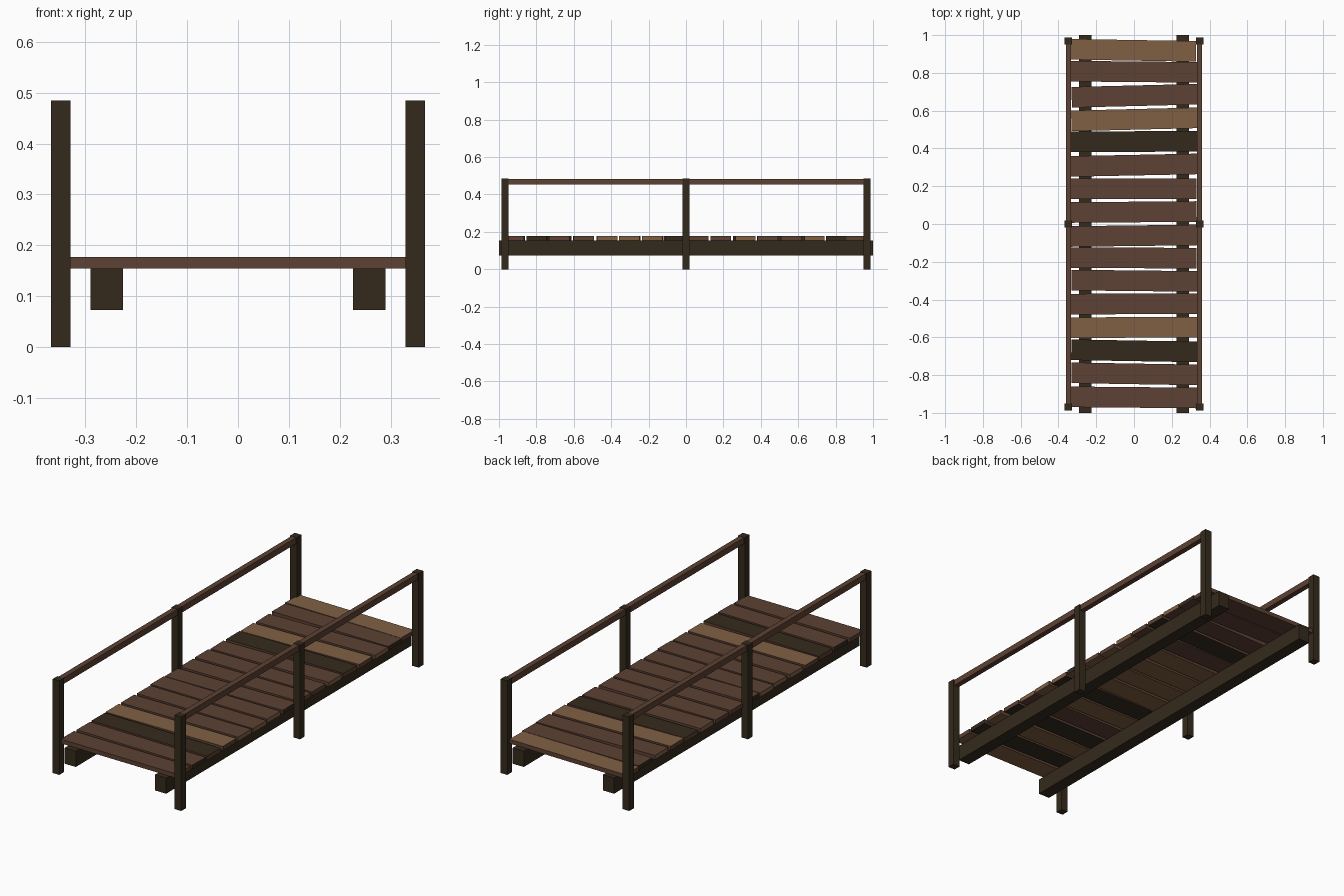
import bpy, bmesh, math

if "Cube" in bpy.data.objects:
    bpy.data.objects.remove(bpy.data.objects["Cube"])


def material(name, rgb):
    m = bpy.data.materials.new(name)
    m.diffuse_color = (*rgb, 1)
    m.use_nodes = True
    m.node_tree.nodes["Principled BSDF"].inputs["Base Color"].default_value = m.diffuse_color
    return m


BROWN = material("brown wood", (0.109, 0.053, 0.033))
TAN = material("tan wood", (0.220, 0.117, 0.057))
DARK = material("dark wood", (0.036, 0.023, 0.012))
WOODS = {"B": 0, "T": 1, "D": 2}


def box(name, center, size, mats, yaw=0.0):
    bm = bmesh.new()
    bmesh.ops.create_cube(bm, size=1)
    bmesh.ops.scale(bm, vec=size, verts=bm.verts)
    me = bpy.data.meshes.new(name)
    bm.to_mesh(me)
    bm.free()
    for m in mats:
        me.materials.append(m)
    ob = bpy.data.objects.new(name, me)
    ob.location = center
    ob.rotation_euler.z = yaw
    bpy.context.collection.objects.link(ob)
    return ob


# support beams, posts and handrails on both sides
for side, s in (("left", -1), ("right", 1)):
    box(f"{side}_beam", (s * 0.258, 0, 0.114), (0.064, 2.0, 0.081), [DARK])
    for label, y in (("front", -0.968), ("middle", 0), ("back", 0.968)):
        box(f"{side}_{label}_post", (s * 0.348, y, 0.2425), (0.038, 0.038, 0.485), [DARK])
    box(f"{side}_handrail", (s * 0.347, 0, 0.468), (0.028, 1.95, 0.031), [BROWN])

# deck planks, back to front: y at left end, y at right end, x shift
PLANKS = [
    (0.925, 0.914, -0.005), (0.809, 0.803, 0), (0.671, 0.687, 0.004), (0.546, 0.562, 0.002),
    (0.435, 0.438, 0), (0.305, 0.318, 0), (0.186, 0.186, -0.004), (0.061, 0.066, -0.002),
    (-0.066, -0.058, 0), (-0.178, -0.181, -0.003), (-0.297, -0.304, 0.003), (-0.424, -0.422, 0),
    (-0.549, -0.546, 0), (-0.666, -0.677, 0.002), (-0.788, -0.799, 0.003), (-0.915, -0.921, 0),
]
TOPS = "TBBTDBBBBBBBTDBB"
ENDS = "BDTBBTBBDTTTBBDB"
UNDERS = "BBBDBTTTTDTBDTDT"
for i, (yl, yr, dx) in enumerate(PLANKS):
    plank = box(f"plank_{i + 1}", (dx, (yl + yr) / 2, 0.166), (0.668, 0.109, 0.022),
                [BROWN, TAN, DARK], math.atan2(yr - yl, 0.66))
    # each face of a plank takes its own wood tone by direction
    for f in plank.data.polygons:
        if f.normal.z > 0.5:
            tone = TOPS[i]
        elif f.normal.z < -0.5:
            tone = UNDERS[i]
        elif abs(f.normal.x) > 0.5:
            tone = ENDS[i]
        else:
            tone = "B"
        f.material_index = WOODS[tone]
